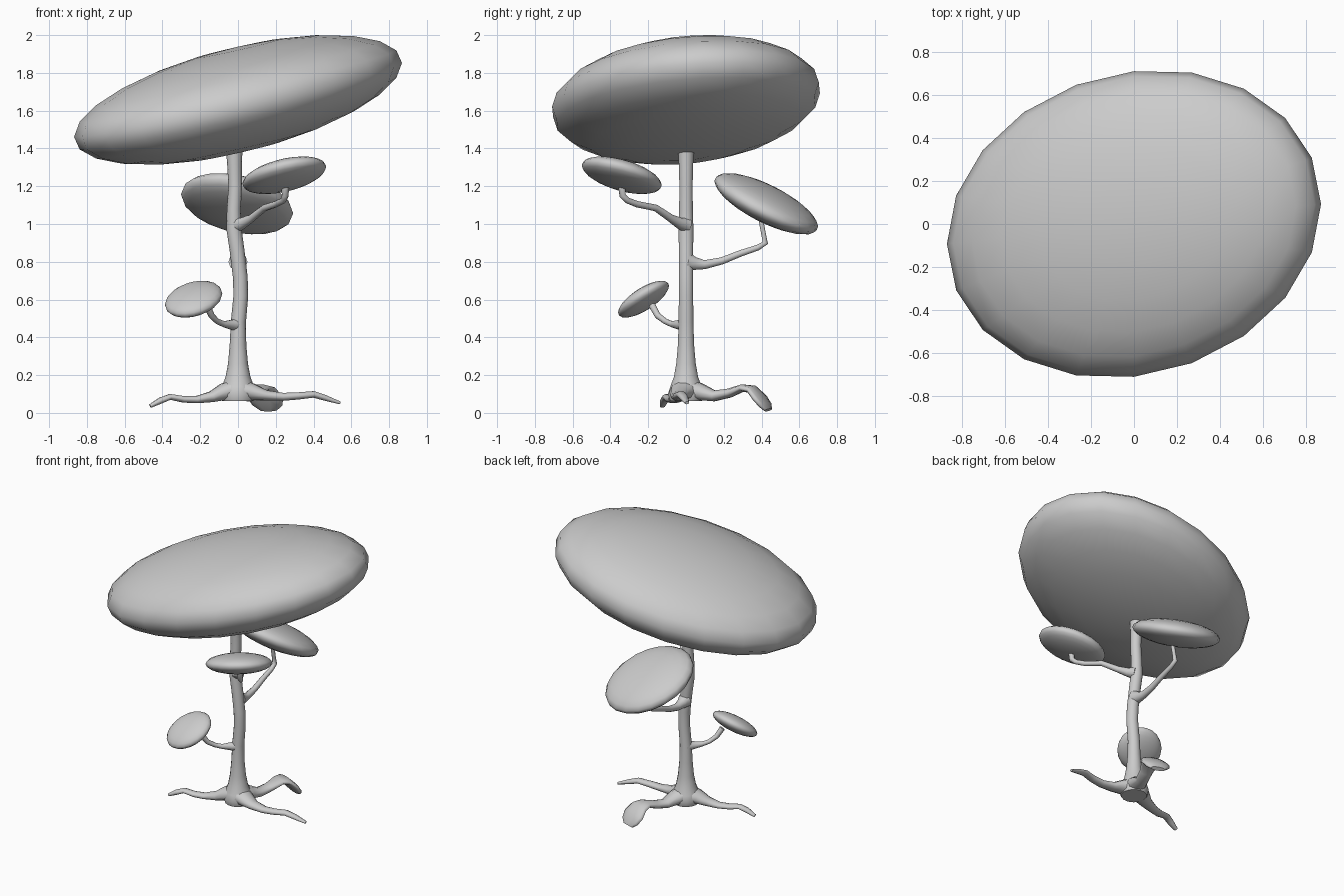
import bpy, bmesh, math
from mathutils import Vector, Matrix


def finish(name, bm):
    bmesh.ops.recalc_face_normals(bm, faces=bm.faces)
    for f in bm.faces:
        f.smooth = len(f.verts) < 5
    mesh = bpy.data.meshes.new(name)
    bm.to_mesh(mesh)
    bm.free()
    ob = bpy.data.objects.new(name, mesh)
    bpy.context.collection.objects.link(ob)
    return ob


def pad(name, centre, half, xy, xz, yz, seg=20, rings=12):
    """Tilted ellipsoid from its half extents and its lean between axis pairs."""
    a = half[0]
    b1 = xy / a
    b2 = math.sqrt(half[1] ** 2 - b1 ** 2)
    c1 = xz / a
    c2 = (yz - b1 * c1) / b2
    c3 = math.sqrt(half[2] ** 2 - c1 ** 2 - c2 ** 2)
    lean = Matrix(((a, 0, 0), (b1, b2, 0), (c1, c2, c3))).to_4x4()
    bm = bmesh.new()
    bmesh.ops.create_uvsphere(bm, u_segments=seg, v_segments=rings, radius=1,
                              matrix=Matrix.Translation(centre) @ lean)
    return finish(name, bm)


def limb(name, points, sides=10):
    """Tube along points (x, y, z, half width, half height)."""
    pos = [Vector(p[:3]) for p in points]
    run = pos[-1] - pos[0]
    run.z = 0
    across = run.cross(Vector((0, 0, 1)))
    across = across.normalized() if run.length > 0.1 else Vector((1, 0, 0))
    bm = bmesh.new()
    loops = []
    for i, p in enumerate(points):
        t = (pos[min(i + 1, len(pos) - 1)] - pos[max(i - 1, 0)]).normalized()
        side = (across - t * across.dot(t)).normalized()
        up = side.cross(t)
        loops.append([bm.verts.new(pos[i] + side * p[3] * math.cos(k * math.tau / sides)
                                   + up * p[4] * math.sin(k * math.tau / sides))
                      for k in range(sides)])
    for lo, hi in zip(loops, loops[1:]):
        for k in range(sides):
            n = (k + 1) % sides
            bm.faces.new((lo[k], lo[n], hi[n], hi[k]))
    bm.faces.new(loops[0])
    bm.faces.new(loops[-1])
    return finish(name, bm)


def round_limb(name, points, sides=10):
    return limb(name, [p + (p[3],) for p in points], sides)


# Foliage pads
pad("main_canopy", (0, 0, 1.657), (0.868, 0.715, 0.345), 0.08, 0.17, 0.043)
pad("front_right_pad", (0.245, -0.34, 1.258), (0.222, 0.212, 0.10), 0, 0.010, -0.011)
pad("back_pad", (-0.005, 0.425, 1.107), (0.297, 0.275, 0.163), 0, -0.015, -0.033)
pad("front_left_pad", (-0.235, -0.225, 0.602), (0.152, 0.135, 0.098), 0, 0.0045, 0.0095)

# Trunk with flared base
trunk = [(0, 0, 0.062, 0.085), (0, 0, 0.10, 0.098), (0, 0, 0.14, 0.085), (0, 0, 0.19, 0.066),
         (0, 0, 0.26, 0.053), (0, 0, 0.36, 0.044), (0.002, 0, 0.48, 0.04), (0.015, 0, 0.62, 0.039),
         (0.012, 0, 0.72, 0.039), (-0.005, 0, 0.86, 0.039), (-0.022, 0, 0.98, 0.04),
         (-0.022, 0, 1.08, 0.037), (-0.015, 0, 1.2, 0.036), (-0.018, 0, 1.3, 0.038),
         (-0.02, 0, 1.40, 0.044)]
round_limb("trunk", trunk, 14)

# Branches
round_limb("front_right_branch", [
    (-0.01, 0, 0.995, 0.042), (0.025, -0.035, 1.005, 0.03), (0.07, -0.08, 1.03, 0.021),
    (0.14, -0.16, 1.085, 0.018), (0.2, -0.26, 1.105, 0.017), (0.24, -0.31, 1.125, 0.016),
    (0.25, -0.335, 1.15, 0.018), (0.25, -0.34, 1.20, 0.02)])
round_limb("back_branch", [
    (0, 0.01, 0.80, 0.05), (0, 0.05, 0.79, 0.035), (0, 0.10, 0.785, 0.025),
    (0, 0.19, 0.805, 0.02), (0, 0.29, 0.845, 0.018), (0, 0.38, 0.875, 0.016),
    (0, 0.42, 0.90, 0.016), (0, 0.41, 0.95, 0.013), (0, 0.395, 1.03, 0.013)])
round_limb("front_left_branch", [
    (0, 0, 0.468, 0.04), (-0.03, -0.03, 0.466, 0.028), (-0.075, -0.075, 0.47, 0.016),
    (-0.11, -0.11, 0.485, 0.015), (-0.14, -0.15, 0.515, 0.017), (-0.165, -0.18, 0.57, 0.019)])

# Roots
limb("left_root", [
    (0, 0, 0.125, 0.08, 0.065), (-0.08, -0.025, 0.11, 0.065, 0.045),
    (-0.14, -0.045, 0.085, 0.045, 0.03), (-0.22, -0.065, 0.07, 0.033, 0.02),
    (-0.29, -0.085, 0.072, 0.03, 0.018), (-0.36, -0.10, 0.085, 0.027, 0.016),
    (-0.41, -0.115, 0.065, 0.023, 0.017), (-0.465, -0.125, 0.036, 0.014, 0.01)])
limb("right_root", [
    (0, 0, 0.125, 0.08, 0.065), (0.08, -0.025, 0.11, 0.065, 0.045),
    (0.15, -0.04, 0.093, 0.045, 0.028), (0.24, -0.045, 0.085, 0.033, 0.022),
    (0.32, -0.04, 0.09, 0.03, 0.02), (0.40, -0.025, 0.098, 0.027, 0.018),
    (0.46, -0.01, 0.08, 0.023, 0.016), (0.54, 0.005, 0.053, 0.012, 0.008)])
limb("back_root", [
    (0, 0, 0.125, 0.08, 0.065), (0.035, 0.08, 0.11, 0.062, 0.045),
    (0.06, 0.15, 0.09, 0.045, 0.03), (0.09, 0.23, 0.105, 0.045, 0.025),
    (0.115, 0.30, 0.132, 0.06, 0.02), (0.13, 0.35, 0.125, 0.08, 0.022),
    (0.145, 0.39, 0.08, 0.1, 0.024), (0.155, 0.42, 0.04, 0.085, 0.022),
    (0.16, 0.435, 0.015, 0.05, 0.014)])
